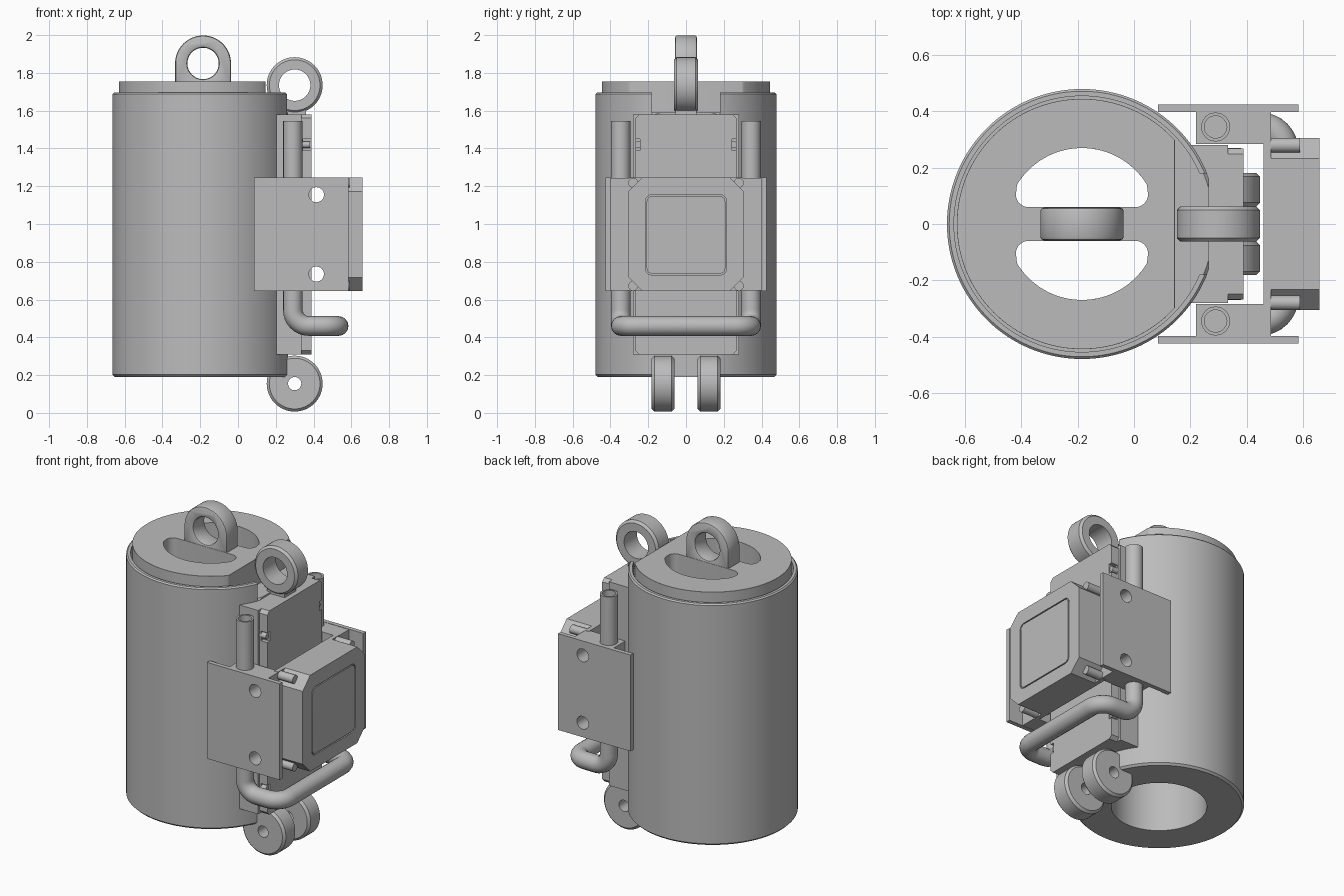
import bpy, bmesh
from math import pi, sin, cos, asin
from mathutils import Vector

cube = bpy.data.objects.get("Cube")
if cube:
    bpy.data.objects.remove(cube, do_unlink=True)

grey = bpy.data.materials.new("plain_grey")
grey.use_nodes = True
GREY = (0.5, 0.5, 0.5, 1)
grey.diffuse_color = GREY
grey.node_tree.nodes["Principled BSDF"].inputs["Base Color"].default_value = GREY

CX = -0.185                      # axis of the main cylinder


def place(axis, a, b, t):
    return {"x": (t, a, b), "y": (a, t, b), "z": (a, b, t)}[axis]


def activate(ob):
    bpy.ops.object.select_all(action="DESELECT")
    ob.select_set(True)
    bpy.context.view_layer.objects.active = ob


def finish(name, bm):
    bmesh.ops.recalc_face_normals(bm, faces=bm.faces)
    me = bpy.data.meshes.new(name)
    bm.to_mesh(me)
    bm.free()
    me.materials.append(grey)
    ob = bpy.data.objects.new(name, me)
    bpy.context.collection.objects.link(ob)
    return ob


def prism(name, pts, axis, lo, hi):
    """Extrude a 2D outline along an axis."""
    bm = bmesh.new()
    a = [bm.verts.new(place(axis, p[0], p[1], lo)) for p in pts]
    b = [bm.verts.new(place(axis, p[0], p[1], hi)) for p in pts]
    bm.faces.new(a)
    bm.faces.new(b)
    n = len(pts)
    for i in range(n):
        j = (i + 1) % n
        bm.faces.new((a[i], a[j], b[j], b[i]))
    return finish(name, bm)


def box(name, x0, x1, y0, y1, z0, z1):
    return prism(name, [(x0, y0), (x1, y0), (x1, y1), (x0, y1)], "z", z0, z1)


def arc(cx, cy, r, a0=0, a1=2 * pi, n=64, closed=True):
    d = n if closed else n - 1
    return [(cx + r * cos(a0 + (a1 - a0) * i / d),
             cy + r * sin(a0 + (a1 - a0) * i / d)) for i in range(n)]


def rounded(y0, y1, z0, z1, r):
    pts = []
    for k, (y, z) in enumerate([(y1 - r, z1 - r), (y0 + r, z1 - r),
                                (y0 + r, z0 + r), (y1 - r, z0 + r)]):
        pts += arc(y, z, r, k * pi / 2, (k + 1) * pi / 2, 6, False)
    return pts


def chamfered(y0, y1, z0, z1, c):
    return [(y0 + c, z0), (y1 - c, z0), (y1, z0 + c), (y1, z1 - c),
            (y1 - c, z1), (y0 + c, z1), (y0, z1 - c), (y0, z0 + c)]


def apply(ob, mod):
    activate(ob)
    bpy.ops.object.modifier_apply(modifier=mod.name)


def cut(ob, cutter):
    m = ob.modifiers.new("cut", "BOOLEAN")
    m.operation, m.solver, m.object = "DIFFERENCE", "EXACT", cutter
    apply(ob, m)
    bpy.data.objects.remove(cutter, do_unlink=True)


def bevel(ob, width, segments=1):
    m = ob.modifiers.new("bevel", "BEVEL")
    m.width, m.segments, m.limit_method, m.angle_limit = width, segments, "ANGLE", 0.6
    apply(ob, m)


def smooth(ob):
    activate(ob)
    bpy.ops.object.shade_smooth_by_angle(angle=0.5)


def ring(name, cx, cy, axis, r_out, r_in, lo, hi, edge=0.0, n=64):
    """Tube with chamfered outer edges."""
    prof = [(r_in, lo), (r_out - edge, lo), (r_out, lo + edge),
            (r_out, hi - edge), (r_out - edge, hi), (r_in, hi)]
    if not edge:
        prof = [(r_in, lo), (r_out, lo), (r_out, hi), (r_in, hi)]
    bm = bmesh.new()
    loops = [[bm.verts.new(place(axis, a, b, t)) for a, b in arc(cx, cy, r, n=n)]
             for r, t in prof]
    for k in range(len(loops)):
        p, q = loops[k], loops[(k + 1) % len(loops)]
        for i in range(n):
            j = (i + 1) % n
            bm.faces.new((p[i], p[j], q[j], q[i]))
    ob = finish(name, bm)
    smooth(ob)
    return ob


# Main cylinder: thick core with a flat on the bracket side, and a thin collar
body = ring("cylinder_body", CX, 0, "z", 0.48, 0.27, 0.19, 1.59, 0.012, 128)
cut(body, box("flat_cutter", 0.264, 0.6, -0.18, 0.18, 0, 2))
collar = ring("cylinder_collar", CX, 0, "z", 0.48, 0.455, 1.57, 1.695, 0.008, 128)
cut(collar, box("slot_cutter", 0.1, 0.6, -0.18, 0.18, 1, 2))

# Lid with two crescent openings and one straight side
lid = prism("lid", arc(CX, 0, 0.445, n=128), "z", 1.58, 1.755)
cut(lid, box("side_cutter", 0.145, 0.6, -1, 1, 1, 2))
bevel(lid, 0.008)
for s in (1, -1):
    a0 = asin(0.14 / 0.27)
    pts = arc(CX, 0, 0.27, a0, pi - a0, 40, False)
    for side, b0 in ((-1, pi), (1, 1.5 * pi)):
        pts += arc(CX + side * 0.19, 0.105, 0.045, b0, b0 + pi / 2, 8, False)
    cut(lid, prism("opening_cutter", [(x, s * y) for x, y in pts], "z", 1.4, 1.9))

# Lifting lug on the lid
lug = prism("lid_lug", [(CX + 0.148, 1.74)] + arc(CX, 1.85, 0.148, 0, pi, 40, False)
            + [(CX - 0.148, 1.74)], "y", -0.058, 0.058)
cut(lug, prism("lug_hole_cutter", arc(CX, 1.85, 0.083), "y", -0.3, 0.3))
bevel(lug, 0.012, 2)

# Hinge eye above the mounting plate and two rollers below it
ring("upper_eye", 0.30, 1.735, "y", 0.148, 0.083, -0.063, 0.063, 0.014)
eye_neck = box("eye_neck", 0.24, 0.36, -0.055, 0.055, 1.56, 1.62)
for s, side in ((1, "left"), (-1, "right")):
    lo, hi = sorted((s * 0.062, s * 0.182))
    ring(side + "_roller", 0.30, 0.155, "y", 0.148, 0.035, lo, hi, 0.014)

# Mounting plate in two layers
back = box("mounting_plate_back", 0.2, 0.335, -0.28, 0.28, 0.31, 1.58)
front = prism("mounting_plate_front", chamfered(-0.268, 0.268, 0.31, 1.58, 0.02),
              "x", 0.33, 0.39)
for s in (1, -1):
    for z in (0.47, 1.42):
        cut(front, box("notch_cutter", 0.345, 0.5, s * 0.262 - 0.018, s * 0.262 + 0.018,
                       z - 0.03, z + 0.03))
        prism("plate_pin", arc(s * 0.252, z, 0.018, n=20), "x", 0.33, 0.38)

# Bracket: side plates, tube clamps and cross panel
parts = []
for s, side in ((1, "left"), (-1, "right")):
    y0, y1 = sorted((s * 0.398, s * 0.425))
    parts.append(box(side + "_side_plate", 0.085, 0.585, y0, y1, 0.645, 1.245))
    y0, y1 = sorted((s * 0.285, s * 0.4))
    parts.append(box(side + "_tube_clamp", 0.22, 0.487, y0, y1, 0.647, 1.243))
for ob in parts:
    for z in (0.735, 1.155):
        cut(ob, prism("bolt_hole_cutter", arc(0.415, z, 0.04, n=32), "y", -1, 1))
box("cross_panel", 0.46, 0.487, -0.3, 0.3, 0.645, 1.245)

# Front housing with clipped corners, raised panel and corner pins
housing = prism("front_housing", chamfered(-0.305, 0.305, 0.645, 1.245, 0.073),
                "x", 0.48, 0.66)
cut(housing, prism("groove_cutter", rounded(-0.215, 0.215, 0.73, 1.155, 0.035),
                   "x", 0.652, 0.8))
prism("housing_panel", rounded(-0.208, 0.208, 0.737, 1.148, 0.03), "x", 0.651, 0.66)
for s in (1, -1):
    for z in (0.672, 1.218):
        prism("corner_pin", arc(s * 0.28, z, 0.026, n=24), "x", 0.48, 0.59)

# Bent tube handle, open at both upper ends
corners = [Vector(p) for p in [(0.29, -0.345, 1.545), (0.29, -0.345, 0.46),
                               (0.533, -0.345, 0.46), (0.533, 0.345, 0.46),
                               (0.29, 0.345, 0.46), (0.29, 0.345, 1.545)]]
path = [corners[0]]
for a, b, c in zip(corners, corners[1:], corners[2:]):
    p, q = b + (a - b).normalized() * 0.085, b + (c - b).normalized() * 0.085
    centre = p + q - b
    for i in range(9):
        t = i / 8 * pi / 2
        path.append(centre + (p - centre) * cos(t) + (q - centre) * sin(t))
path.append(corners[-1])
curve = bpy.data.curves.new("tube_handle", "CURVE")
curve.dimensions = "3D"
curve.bevel_depth = 0.052
curve.bevel_resolution = 6
spline = curve.splines.new("POLY")
spline.points.add(len(path) - 1)
for point, co in zip(spline.points, path):
    point.co = (*co, 1)
curve.materials.append(grey)
tube = bpy.data.objects.new("tube_handle", curve)
bpy.context.collection.objects.link(tube)
activate(tube)
bpy.ops.object.convert(target="MESH")
tube = bpy.context.view_layer.objects.active
wall = tube.modifiers.new("wall", "SOLIDIFY")
wall.thickness, wall.offset = 0.012, -1
apply(tube, wall)

for ob in list(bpy.context.collection.objects):
    if ob.type == "MESH" and ob.data.materials and ob.data.materials[0] == grey:
        smooth(ob)
